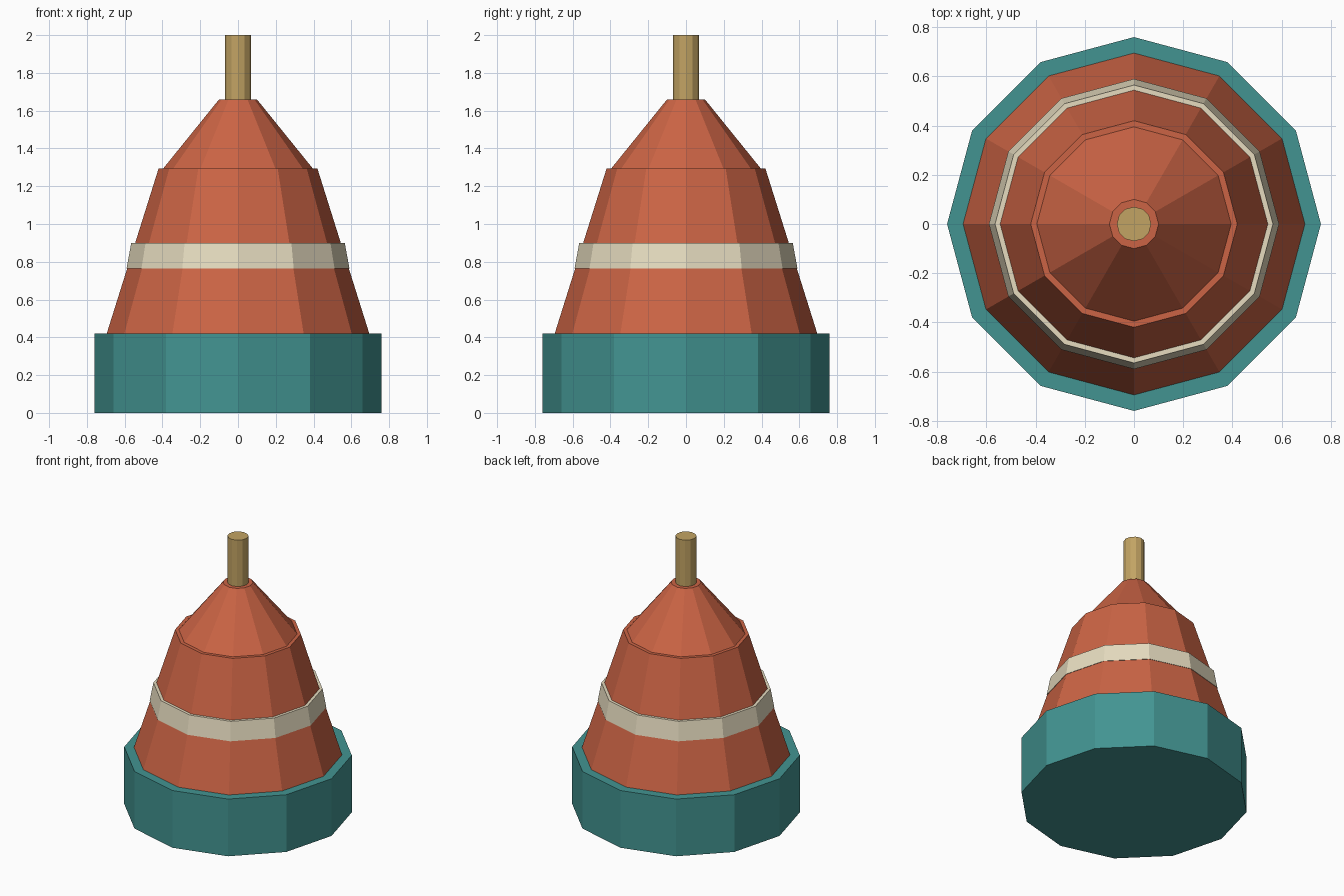
import bpy

if "Cube" in bpy.data.objects:
    bpy.data.objects.remove(bpy.data.objects["Cube"])

SIDES = 12


def material(name, rgb):
    mat = bpy.data.materials.new(name)
    mat.diffuse_color = (*rgb, 1.0)
    mat.use_nodes = True
    mat.node_tree.nodes["Principled BSDF"].inputs["Base Color"].default_value = mat.diffuse_color
    return mat


def frustum(name, z0, z1, r0, r1, mat):
    """Flat-shaded twelve-sided tapered drum with corners on the axes."""
    bpy.ops.mesh.primitive_cone_add(vertices=SIDES, radius1=r0, radius2=r1,
                                    depth=z1 - z0, location=(0, 0, (z0 + z1) / 2))
    obj = bpy.context.object
    obj.name = obj.data.name = name
    obj.data.materials.append(mat)
    return obj


teal = material("teal", (0.055, 0.296, 0.285))
orange = material("orange", (0.60, 0.127, 0.059))
cream = material("cream", (0.787, 0.71, 0.52))
brass = material("brass", (0.54, 0.367, 0.126))

# Float base
frustum("base", 0.0, 0.42, 0.76, 0.76, teal)
# Tapered body and steeper cap
frustum("body", 0.42, 1.295, 0.695, 0.42, orange)
frustum("cap", 1.295, 1.66, 0.395, 0.10, orange)
# Pale stripe around the body
frustum("stripe", 0.765, 0.90, 0.59, 0.565, cream)
# Top post
frustum("post", 1.66, 2.0, 0.07, 0.07, brass)
